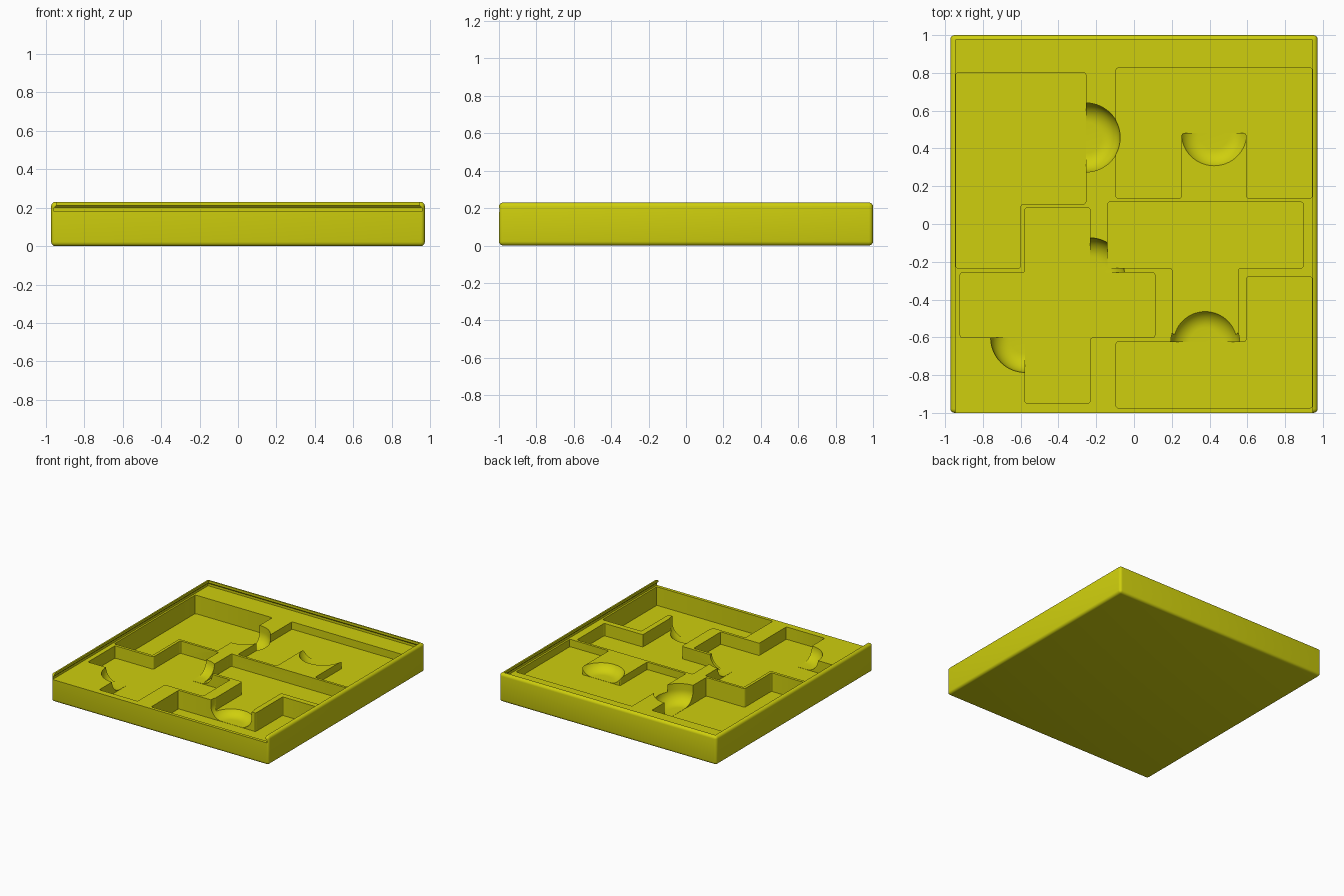
import bpy, bmesh, math

if "Cube" in bpy.data.objects:
    bpy.data.objects.remove(bpy.data.objects["Cube"])

mat = bpy.data.materials.new("olive yellow")
mat.diffuse_color = (0.62, 0.62, 0.004, 1)
mat.use_nodes = True
mat.node_tree.nodes["Principled BSDF"].inputs["Base Color"].default_value = mat.diffuse_color


def make_object(name, bm):
    bmesh.ops.recalc_face_normals(bm, faces=bm.faces)
    mesh = bpy.data.meshes.new(name)
    bm.to_mesh(mesh)
    bm.free()
    obj = bpy.data.objects.new(name, mesh)
    bpy.context.collection.objects.link(obj)
    mesh.materials.append(mat)
    return obj


def prism(name, outline, z0, z1, corner=0.0, inset=0.0, shift=0.0):
    """Extrude an outline, optionally tapering its top or rounding its upright edges."""
    bm = bmesh.new()
    face = bm.faces.new([bm.verts.new((x, y + shift, z0)) for x, y in outline])
    out = bmesh.ops.extrude_face_region(bm, geom=[face])
    for v in out["geom"]:
        if isinstance(v, bmesh.types.BMVert):
            v.co.z = z1
            v.co.x -= math.copysign(inset, v.co.x)
            v.co.y -= math.copysign(inset, v.co.y)
    if corner:
        upright = [e for e in bm.edges if abs(e.verts[0].co.z - e.verts[1].co.z) > 0.01]
        bmesh.ops.bevel(bm, geom=upright, offset=corner, segments=3, profile=0.5, affect='EDGES')
    return make_object(name, bm)


def pocket(name, outline, floor):
    return prism(name, outline, floor, TOP, corner=0.012, shift=-0.004)


def rect(x0, x1, y0, y1):
    return [(x0, y0), (x1, y0), (x1, y1), (x0, y1)]


def scoop(name, x, y, floor, radius=0.183, fillet=0.1, sides=64, steps=10):
    """Round finger hole with a filleted bottom."""
    bm = bmesh.new()
    floor += 0.0015
    profile = [(radius - fillet + fillet * math.sin(a), floor + fillet - fillet * math.cos(a))
               for a in (math.pi / 2 * i / steps for i in range(steps + 1))]
    profile.append((radius, 0.3))
    rings = [[bm.verts.new((x + r * math.cos(2 * math.pi * k / sides),
                            y + r * math.sin(2 * math.pi * k / sides), z))
              for k in range(sides)] for r, z in profile]
    for low, high in zip(rings, rings[1:]):
        for k in range(sides):
            n = (k + 1) % sides
            bm.faces.new((low[k], low[n], high[n], high[k]))
    bm.faces.new(rings[0])
    bm.faces.new(rings[-1])
    return make_object(name, bm)


# Tray block with softened edges
tray = prism("tray", rect(-0.972, 0.972, -1, 1), 0, 0.23)
bev = tray.modifiers.new("soft_edges", 'BEVEL')
bev.width = 0.022
bev.segments = 4

DEEP, MIDDLE, SHALLOW, TOP = 0.03, 0.08, 0.12, 0.3
cutters = [
    # Sliding lid channel, open at the front, with an undercut groove
    prism("lid_opening", rect(-0.945, 0.945, -1.1, 0.973), 0.19, TOP),
    prism("lid_groove", rect(-0.958, 0.958, -1.1, 0.986), 0.18, 0.2),
    prism("lid_groove_taper", rect(-0.9575, 0.9575, -1.1, 0.9855), 0.199, 0.212, inset=0.0135),
    # Puzzle piece pockets
    pocket("p_pocket", [(-0.943, -0.23), (-0.6, -0.23), (-0.6, 0.11), (-0.255, 0.11),
                        (-0.255, 0.805), (-0.943, 0.805)], DEEP),
    pocket("u_pocket", [(-0.095, 0.14), (0.252, 0.14), (0.252, 0.485), (0.595, 0.485),
                        (0.595, 0.14), (0.943, 0.14), (0.943, 0.83), (-0.095, 0.83)], SHALLOW),
    pocket("t_pocket", [(-0.14, -0.23), (0.203, -0.23), (0.203, -0.58), (0.55, -0.58),
                        (0.55, -0.23), (0.895, -0.23), (0.895, 0.12), (-0.14, 0.12)], MIDDLE),
    pocket("l_pocket", [(-0.095, -0.97), (0.943, -0.97), (0.943, -0.275), (0.595, -0.275),
                        (0.595, -0.62), (-0.095, -0.62)], DEEP),
    pocket("plus_pocket", [(-0.577, -0.945), (-0.233, -0.945), (-0.233, -0.598), (0.11, -0.598),
                           (0.11, -0.253), (-0.233, -0.253), (-0.233, 0.09), (-0.577, 0.09),
                           (-0.577, -0.253), (-0.92, -0.253), (-0.92, -0.598),
                           (-0.577, -0.598)], MIDDLE),
    # Finger scoops beside the pockets
    scoop("p_scoop", -0.255, 0.458, DEEP),
    scoop("u_scoop", 0.424, 0.482, SHALLOW),
    scoop("l_scoop", 0.377, -0.632, DEEP),
    scoop("plus_scoop_back", -0.234, -0.256, MIDDLE),
    scoop("plus_scoop_front", -0.576, -0.603, MIDDLE),
]

for c in cutters:
    mod = tray.modifiers.new(c.name, 'BOOLEAN')
    mod.operation = 'DIFFERENCE'
    mod.solver = 'EXACT'
    mod.object = c

# Bake the cuts and drop the cutters
bpy.context.view_layer.objects.active = tray
tray.select_set(True)
for m in list(tray.modifiers):
    bpy.ops.object.modifier_apply(modifier=m.name)
for c in cutters:
    bpy.data.objects.remove(c)
bpy.ops.object.shade_smooth_by_angle(angle=math.radians(30))
